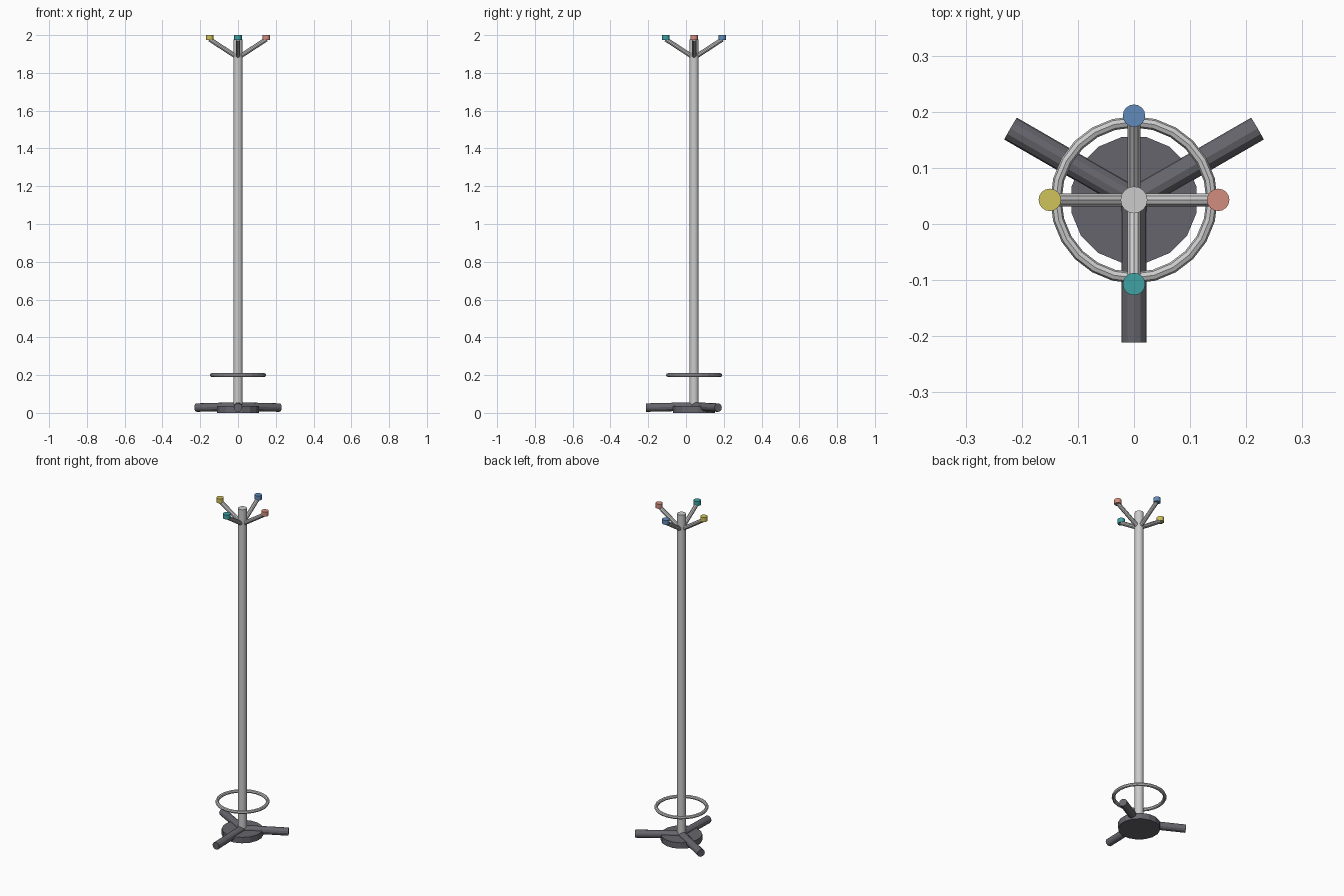
import bpy
from math import radians, cos, sin, pi
from mathutils import Vector

if "Cube" in bpy.data.objects:
    bpy.data.objects.remove(bpy.data.objects["Cube"])

CY = 0.043  # pole axis position in y


def material(name, rgb):
    m = bpy.data.materials.new(name)
    m.diffuse_color = (*rgb, 1)
    m.use_nodes = True
    m.node_tree.nodes["Principled BSDF"].inputs["Base Color"].default_value = m.diffuse_color
    return m


def finish(name, mat):
    ob = bpy.context.object
    ob.name = name
    if mat:
        ob.data.materials.append(mat)
    return ob


def rod(name, a, b, r, sides, mat=None, spin=0.0):
    """Capped cylinder running from point a to point b."""
    a, b = Vector(a), Vector(b)
    d = b - a
    bpy.ops.mesh.primitive_cylinder_add(vertices=sides, radius=r, depth=d.length,
                                        location=(a + b) / 2)
    ob = finish(name, mat)
    q = d.to_track_quat('Z', 'Y')
    ob.rotation_euler = q.to_euler()
    if spin:
        ob.rotation_euler.z += spin
    return ob


def polar(deg, r, z):
    t = radians(deg)
    return (r * cos(t), CY + r * sin(t), z)


dark = material("dark_grey", (0.13, 0.13, 0.15))
knobs = {
    "right": (0, material("salmon", (0.65, 0.27, 0.21))),
    "back": (90, material("blue", (0.12, 0.26, 0.50))),
    "left": (180, material("yellow", (0.63, 0.54, 0.10))),
    "front": (270, material("teal", (0.05, 0.36, 0.37))),
}

# Base disc and three splayed feet
rod("base_disc", (0, CY, 0), (0, CY, 0.036), 0.114, 16, dark, pi / 16)
for name, deg in (("front", 270), ("right", 30), ("left", 150)):
    rod(f"foot_{name}", polar(deg, 0, 0.034), polar(deg, 0.254, 0.028), 0.0225, 12, dark)

# Central pole
rod("pole", (0, CY, 0.03), (0, CY, 1.976), 0.024, 16)

# Umbrella ring
bpy.ops.mesh.primitive_torus_add(major_segments=24, minor_segments=8, major_radius=0.139,
                                 minor_radius=0.01, location=(0, CY, 0.2))
finish("umbrella_ring", None)

# Four hook arms with coloured knobs
for name, (deg, mat) in knobs.items():
    rod(f"arm_{name}", polar(deg, 0, 1.88), polar(deg, 0.15, 1.978), 0.012, 10)
    rod(f"knob_{name}", polar(deg, 0.15, 1.973), polar(deg, 0.15, 2.0), 0.02, 16, mat)

# Smooth the round parts, keeping edges sharp
for ob in bpy.data.objects:
    ob.select_set(ob.type == 'MESH' and ob.name.startswith(("pole", "knob")))
bpy.ops.object.shade_smooth_by_angle(angle=radians(35))
